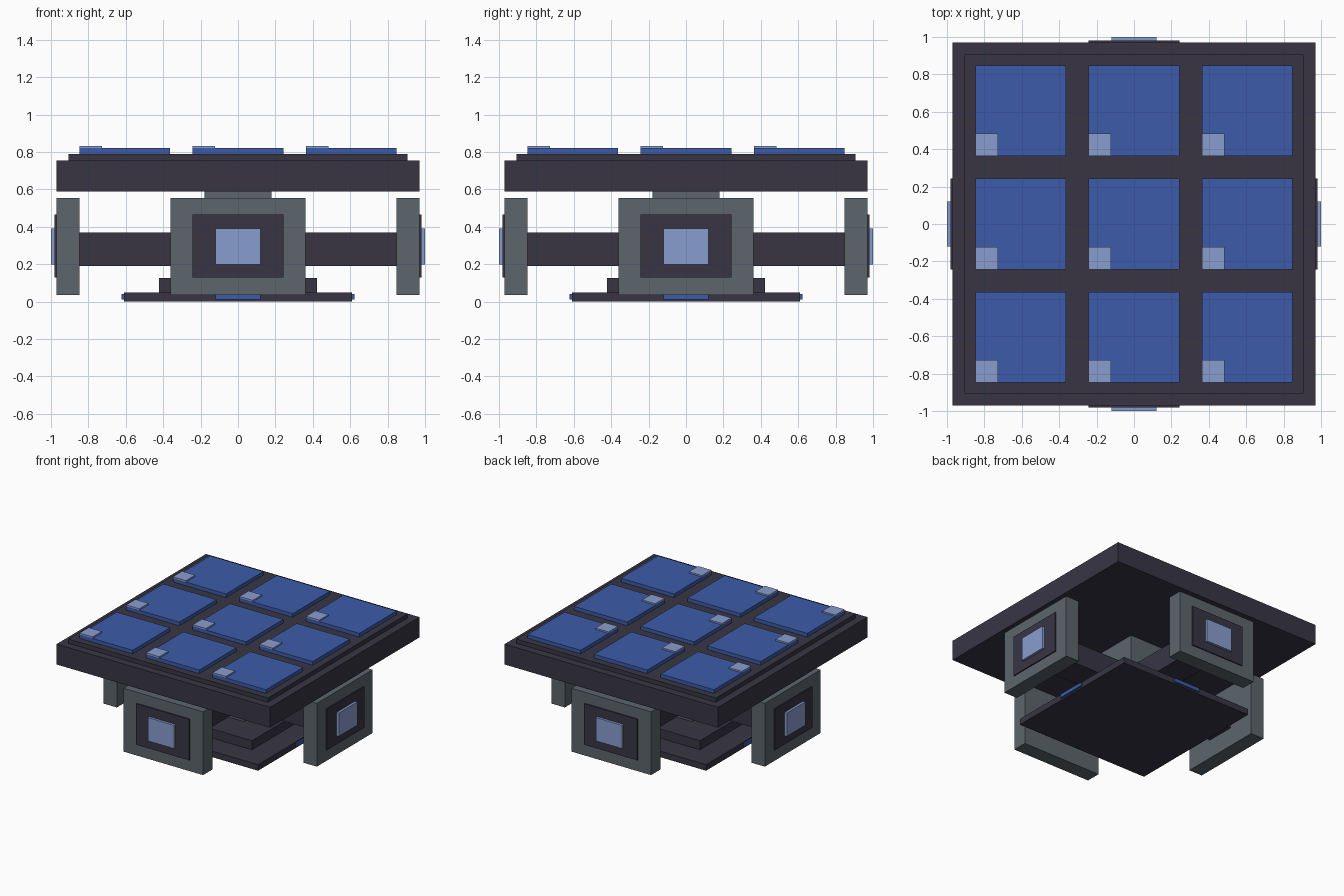
import bpy
import math

if "Cube" in bpy.data.objects:
    bpy.data.objects.remove(bpy.data.objects["Cube"])


def material(name, rgb):
    """Flat colour from 0-255 sRGB values."""
    m = bpy.data.materials.new(name)
    lin = [((c / 255 + 0.055) / 1.055) ** 2.4 for c in rgb]
    m.diffuse_color = (*lin, 1)
    m.use_nodes = True
    m.node_tree.nodes["Principled BSDF"].inputs["Base Color"].default_value = m.diffuse_color
    return m


DARK = material("dark_slate", (56, 53, 68))
GREY = material("steel_grey", (92, 101, 108))
BLUE = material("panel_blue", (60, 91, 168))
PALE = material("pale_blue", (137, 157, 207))


def box(name, x, y, z, mat, turn=0):
    """Box from (min, max) ranges, turned by quarter turns about the z axis."""
    a = turn * math.pi / 2
    c, s = round(math.cos(a)), round(math.sin(a))
    verts = [(c * px - s * py, s * px + c * py, pz)
             for pz in z for px, py in ((x[0], y[0]), (x[1], y[0]), (x[1], y[1]), (x[0], y[1]))]
    faces = [(3, 2, 1, 0), (4, 5, 6, 7)]
    faces += [(i, (i + 1) % 4, (i + 1) % 4 + 4, i + 4) for i in range(4)]
    mesh = bpy.data.meshes.new(name)
    mesh.from_pydata(verts, [], faces)
    mesh.materials.append(mat)
    ob = bpy.data.objects.new(name, mesh)
    bpy.context.collection.objects.link(ob)
    return ob


def slab(name, half, z, mat):
    return box(name, (-half, half), (-half, half), z, mat)


# Stepped base, central column and table top
slab("base_plate", 0.61, (0, 0.05), DARK)
slab("base_step", 0.423, (0.05, 0.125), DARK)
slab("column", 0.18, (0.125, 0.59), GREY)
slab("top_slab", 0.97, (0.588, 0.755), DARK)
slab("top_step", 0.907, (0.755, 0.79), DARK)

# Four sides: arm, end panel with layered lamp, base light
for t in range(4):
    box("arm", (-0.12, 0.12), (-0.85, -0.12 if t % 2 else 0.12), (0.19, 0.37), DARK, t)
    box("end_panel", (-0.362, 0.362), (-0.97, -0.848), (0.035, 0.555), GREY, t)
    box("lamp_frame", (-0.243, 0.243), (-0.98, -0.97), (0.128, 0.465), DARK, t)
    box("lamp", (-0.12, 0.12), (-1.0, -0.98), (0.199, 0.391), PALE, t)
    box("base_light", (-0.12, 0.12), (-0.624, -0.61), (0.012, 0.042), BLUE, t)

# Grid of nine tiles, each with a raised corner chip
for i in (-1, 0, 1):
    for j in (-1, 0, 1):
        x0, y0 = i * 0.606 - 0.242, j * 0.606 - 0.242
        box("tile", (x0, x0 + 0.484), (y0, y0 + 0.484), (0.79, 0.82), BLUE)
        box("tile_chip", (x0, x0 + 0.12), (y0, y0 + 0.12), (0.82, 0.832), PALE)
